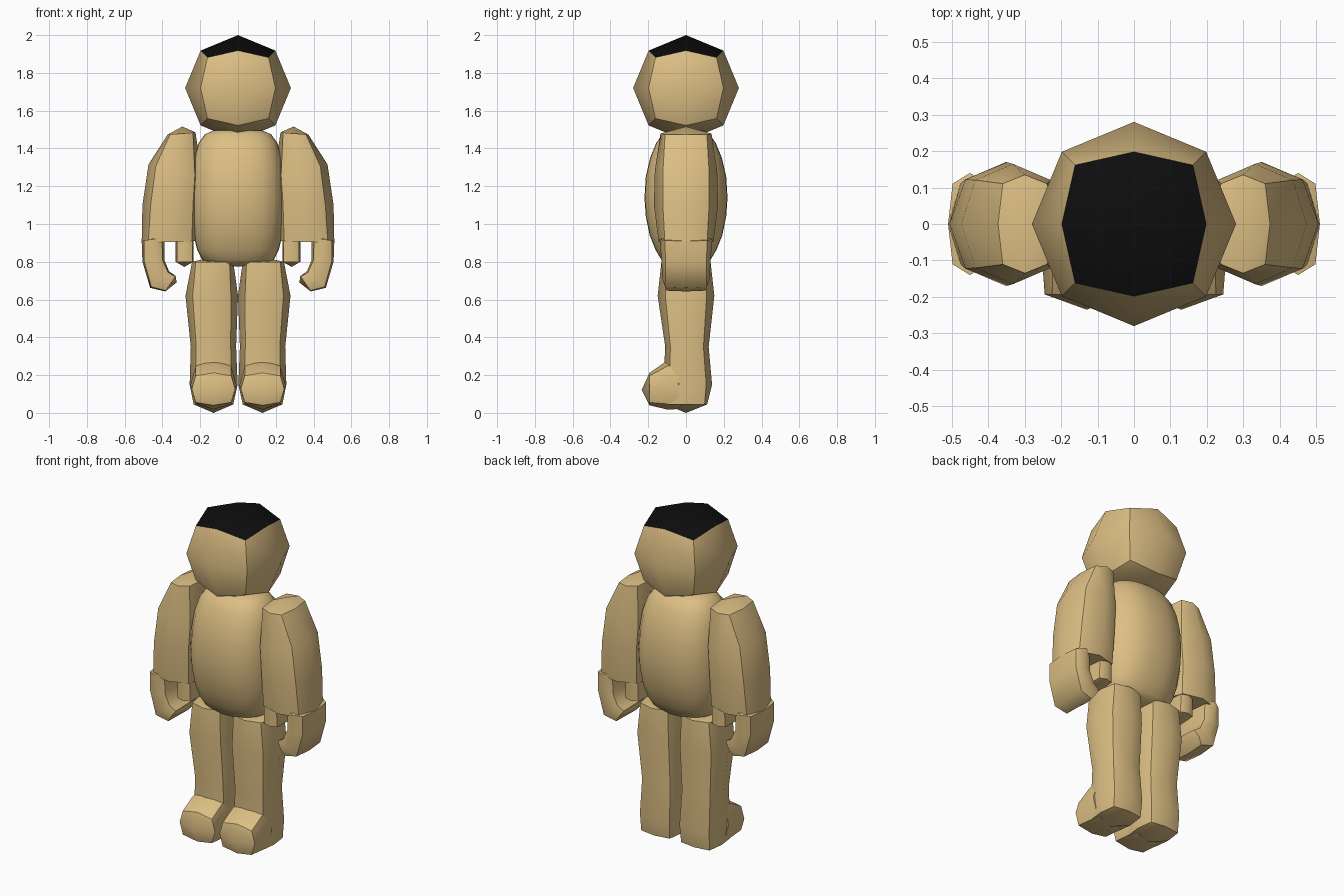
import bpy, bmesh, math
from mathutils import Vector as V

if "Cube" in bpy.data.objects:
    bpy.data.objects.remove(bpy.data.objects["Cube"])


def material(name, rgb):
    m = bpy.data.materials.new(name)
    m.diffuse_color = (*rgb, 1)
    m.use_nodes = True
    m.node_tree.nodes["Principled BSDF"].inputs["Base Color"].default_value = m.diffuse_color
    return m


TAN = material("tan", (0.72, 0.52, 0.23))
BLACK = material("black", (0.004, 0.004, 0.004))


def finish(bm, name, mirror=False):
    bmesh.ops.recalc_face_normals(bm, faces=bm.faces[:])
    for f in bm.faces:
        f.smooth = True
    me = bpy.data.meshes.new(name)
    bm.to_mesh(me)
    bm.free()
    me.materials.append(TAN)
    ob = bpy.data.objects.new(name, me)
    bpy.context.collection.objects.link(ob)
    if mirror:
        mod = ob.modifiers.new("mirror", 'MIRROR')
        mod.use_axis = (True, False, False)
    return ob


def ring(c, u, v, k):
    """Eight-point section: side middles at u and v, sharp corners at k."""
    c, u, v = V(c), V(u), V(v)
    return [c + p for p in (u, k * (u + v), v, k * (v - u),
                            -u, -k * (u + v), -v, k * (u - v))]


def loft(bm, rings, start, end, sharp_corners=True):
    """Skin rings, close both ends with a centre point, crease the corners."""
    vr = [[bm.verts.new(p) for p in r] for r in rings]
    n = len(vr[0])
    for a, b in zip(vr, vr[1:]):
        for i in range(n):
            j = (i + 1) % n
            bm.faces.new((a[i], a[j], b[j], b[i]))
            if sharp_corners and i % 2:
                bm.edges.get((a[i], b[i])).smooth = False
    for r, p in ((vr[0], start), (vr[-1], end)):
        c = bm.verts.new(p)
        if n == 8:  # quads meeting at the centre
            for i in range(0, 8, 2):
                bm.faces.new((r[i], r[i + 1], r[(i + 2) % 8], c))
        else:
            for i in range(n):
                bm.faces.new((r[i], r[(i + 1) % n], c))
        if sharp_corners:
            for i in range(n):
                bm.edges.get((r[i], r[(i + 1) % n])).smooth = False


def side_ring(a, b, depth, k):
    """Section between an inner and an outer point in the x-z plane."""
    a, b = V((a[0], 0, a[1])), V((b[0], 0, b[1]))
    return ring((a + b) / 2, (b - a) / 2, (0, depth, 0), k)


# Head: cube split once per side and pushed onto a sphere, black top
bm = bmesh.new()
bmesh.ops.create_cube(bm, size=2)
bmesh.ops.subdivide_edges(bm, edges=bm.edges[:], cuts=1, use_grid_fill=True)
for e in bm.edges:
    e.smooth = not all(sum(abs(x) > 0.9 for x in v.co) >= 2 for v in e.verts)
for v in bm.verts:
    v.co = v.co.normalized() * 0.28 + V((0, 0, 1.72))
bm.normal_update()
for f in bm.faces:
    f.material_index = 1 if f.normal.z > 0.7 else 0
head = finish(bm, "head")
head.data.materials.append(BLACK)

# Torso: rounded-square rings, smooth
bm = bmesh.new()
rings = []
for z, rx, ry in ((0.785, 0.15, 0.105), (0.81, 0.19, 0.13), (0.86, 0.215, 0.16),
                  (0.94, 0.235, 0.192), (1.04, 0.247, 0.213), (1.14, 0.25, 0.22),
                  (1.25, 0.245, 0.213), (1.35, 0.232, 0.19), (1.43, 0.208, 0.157),
                  (1.475, 0.175, 0.125), (1.495, 0.13, 0.095)):
    r = []
    for i in range(24):
        t = math.tau * i / 24
        c, s = math.cos(t), math.sin(t)
        q = (abs(c) ** 2.5 + abs(s) ** 2.5) ** (-1 / 2.5)
        r.append((rx * c * q, ry * s * q, z))
    rings.append(r)
loft(bm, rings, (0, 0, 0.775), (0, 0, 1.505), False)
finish(bm, "torso")

# Arms
bm = bmesh.new()
loft(bm, [side_ring((0.225, 1.485), (0.373, 1.473), 0.135, 0.82),
          side_ring((0.19, 1.25), (0.474, 1.315), 0.165, 0.73),
          side_ring((0.195, 1.10), (0.506, 1.10), 0.17, 0.72),
          side_ring((0.21, 0.91), (0.51, 0.90), 0.145, 0.77)],
     (0.294, 0, 1.516), (0.36, 0, 0.905))
finish(bm, "arm", True)

# Curled fingers
bm = bmesh.new()
loft(bm, [side_ring((0.39, 0.93), (0.51, 0.91), 0.14, 0.79),
          side_ring((0.39, 0.81), (0.506, 0.80), 0.13, 0.84),
          side_ring((0.365, 0.75), (0.465, 0.662), 0.125, 0.88),
          side_ring((0.33, 0.725), (0.385, 0.643), 0.115, 0.9)],
     (0.45, 0, 0.95), (0.325, 0, 0.69))
finish(bm, "fingers", True)

# Thumbs
bm = bmesh.new()
loft(bm, [side_ring((0.235, 0.93), (0.33, 0.93), 0.12, 0.85),
          side_ring((0.235, 0.80), (0.33, 0.80), 0.115, 0.87)],
     (0.285, 0, 0.95), (0.285, 0, 0.773))
finish(bm, "thumb", True)

# Legs: z, inner x, outer x, front y, back y, corner ratio
bm = bmesh.new()
rings = []
for z, x0, x1, y0, y1, k in ((0.80, 0.025, 0.243, -0.13, 0.13, 0.82),
                             (0.62, 0.0, 0.278, -0.15, 0.15, 0.73),
                             (0.35, 0.01, 0.25, -0.11, 0.12, 0.76),
                             (0.15, 0.002, 0.256, -0.12, 0.138, 0.76),
                             (0.045, 0.025, 0.235, -0.11, 0.112, 0.88)):
    rings.append(ring(((x0 + x1) / 2, (y0 + y1) / 2, z),
                      ((x1 - x0) / 2, 0, 0), (0, (y1 - y0) / 2, 0), k))
loft(bm, rings, (0.13, 0, 0.825), (0.13, 0, 0.0))
finish(bm, "leg", True)

# Feet: y, half width, bottom z, top z, corner ratio
bm = bmesh.new()
rings = []
for y, w, z0, z1, k in ((-0.04, 0.12, 0.02, 0.285, 0.77),
                        (-0.10, 0.122, 0.018, 0.277, 0.77),
                        (-0.193, 0.115, 0.04, 0.212, 0.82)):
    rings.append(ring((0.13, y, (z0 + z1) / 2), (w, 0, 0),
                      (0, 0, (z1 - z0) / 2), k))
loft(bm, rings, (0.13, 0, 0.15), (0.13, -0.235, 0.122))
finish(bm, "foot", True)
